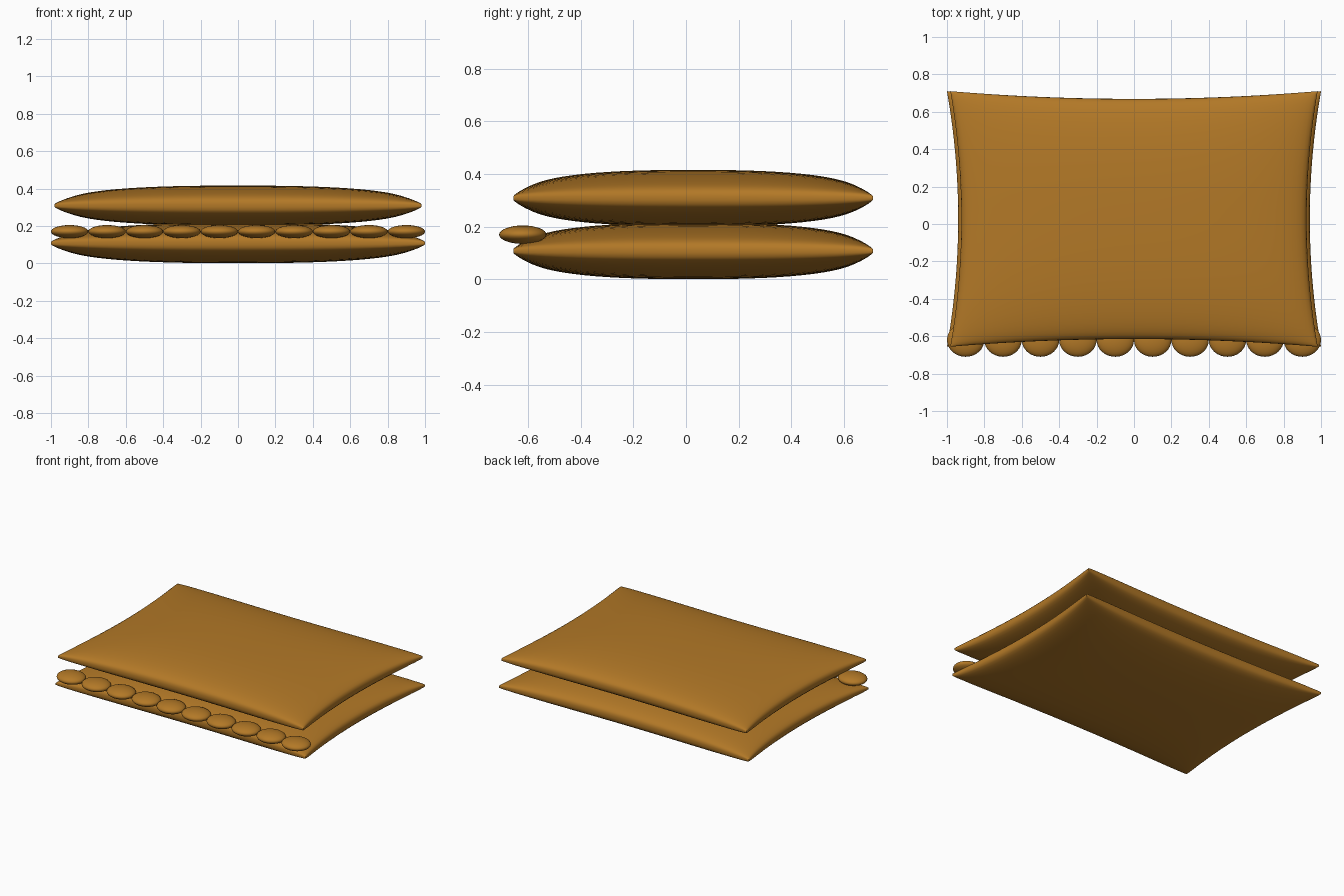
import bpy, bmesh, math

cube = bpy.data.objects.get("Cube")
if cube:
    bpy.data.objects.remove(cube, do_unlink=True)

fabric = bpy.data.materials.new("ochre fabric")
fabric.use_nodes = True
colour = (0.45, 0.19, 0.02, 1)
fabric.diffuse_color = colour
fabric.node_tree.nodes["Principled BSDF"].inputs["Base Color"].default_value = colour


def finish(bm, name, location, angle):
    bmesh.ops.recalc_face_normals(bm, faces=bm.faces[:])
    mesh = bpy.data.meshes.new(name)
    bm.to_mesh(mesh)
    bm.free()
    mesh.materials.append(fabric)
    obj = bpy.data.objects.new(name, mesh)
    obj.location = location
    bpy.context.collection.objects.link(obj)
    bpy.ops.object.select_all(action='DESELECT')
    obj.select_set(True)
    bpy.context.view_layer.objects.active = obj
    bpy.ops.object.shade_smooth_by_angle(angle=math.radians(angle))


def cushion(name, half_x, half_y, location, puff=0.1, seam=0.007, pinch=0.06, n=36):
    """Pillow with bowed-in edges, two domed faces and a thin flat seam."""
    bm = bmesh.new()
    bmesh.ops.create_grid(bm, x_segments=n, y_segments=n, size=1)
    for v in bm.verts:
        # Crowd the rows towards the edges, where the dome is steep
        u, w = (math.sin(c * math.pi / 2) for c in v.co.xy)
        dome = max(0, (1 - abs(u) ** 2.5) * (1 - abs(w) ** 2.5)) ** 0.4
        v.co = (half_x * u * (1 - pinch * (1 - w * w)),
                half_y * w * (1 - pinch * (1 - u * u)),
                seam + puff * dome)
    # Mirrored underside, joined by the seam band
    copy = bmesh.ops.duplicate(bm, geom=bm.verts[:] + bm.edges[:] + bm.faces[:])["geom"]
    for v in copy:
        if isinstance(v, bmesh.types.BMVert):
            v.co.z *= -1
    rim = [e for e in bm.edges if e.is_boundary]
    bmesh.ops.bridge_loops(bm, edges=rim)
    finish(bm, name, location, 50)


cushion("lower_cushion", 1.0, 0.683, (0, 0.027, 0.108))
cushion("upper_cushion", 0.982, 0.683, (0, 0.027, 0.309))

# Row of flattened beads along the front, between the cushions
for i in range(10):
    bm = bmesh.new()
    bmesh.ops.create_uvsphere(bm, u_segments=32, v_segments=16, radius=1)
    bmesh.ops.scale(bm, vec=(0.1, 0.09, 0.035), verts=bm.verts[:])
    finish(bm, f"bead_{i + 1}", (-0.9 + 0.2 * i, -0.62, 0.17), 60)
